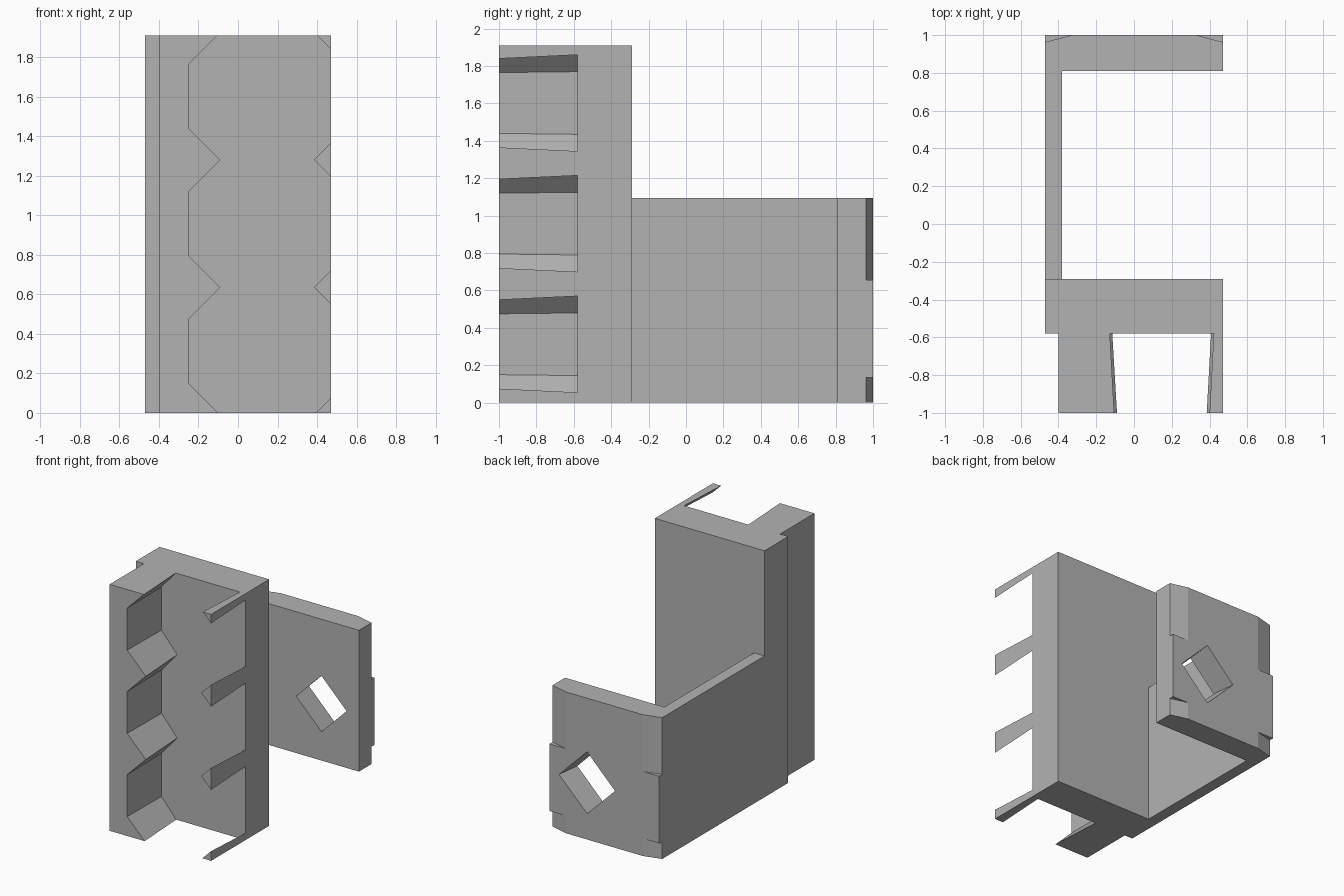
import bpy
import bmesh

cube = bpy.data.objects.get("Cube")
if cube:
    bpy.data.objects.remove(cube, do_unlink=True)

# Single plain grey
GREY = (0.45, 0.45, 0.45, 1.0)
grey = bpy.data.materials.new("plain grey")
grey.use_nodes = True
grey.diffuse_color = GREY
grey.node_tree.nodes["Principled BSDF"].inputs["Base Color"].default_value = GREY

HEIGHT, ARM_HEIGHT, HALF = 1.91, 1.095, 0.47
FRONT, STEP, BLOCK_BACK, PLATE_FRONT, BACK = -1.0, -0.58, -0.29, 0.81, 1.0
PITCH = 0.645
TEETH = [-0.01 + PITCH * i for i in range(4)]


def loft(name, start, end):
    """Solid joining two matching closed outlines."""
    bm = bmesh.new()
    a = [bm.verts.new(p) for p in start]
    b = [bm.verts.new(p) for p in end]
    bm.faces.new(a)
    bm.faces.new(b[::-1])
    for i in range(len(a)):
        j = (i + 1) % len(a)
        bm.faces.new((a[j], a[i], b[i], b[j]))
    bmesh.ops.recalc_face_normals(bm, faces=bm.faces)
    mesh = bpy.data.meshes.new(name)
    bm.to_mesh(mesh)
    bm.free()
    mesh.materials.append(grey)
    obj = bpy.data.objects.new(name, mesh)
    bpy.context.collection.objects.link(obj)
    return obj


def upright(name, outline, z0, z1):
    return loft(name, [(x, y, z0) for x, y in outline], [(x, y, z1) for x, y in outline])


def drafted(name, front, back, y0, y1):
    return loft(name, [(x, y0, z) for x, z in front], [(x, y1, z) for x, z in back])


def cut(target, cutter):
    mod = target.modifiers.new("cut", "BOOLEAN")
    mod.operation = "DIFFERENCE"
    mod.solver = "EXACT"
    mod.object = cutter
    bpy.context.view_layer.objects.active = target
    bpy.ops.object.modifier_apply(modifier=mod.name)
    bpy.data.objects.remove(cutter, do_unlink=True)


def tooth(z, base, tip, half):
    """Triangular tooth outline, trimmed at the floor and the top."""
    def at(level):
        return tip + (base - tip) * abs(level - z) / half
    if z < 0:
        return [(at(0), 0), (base, z + half)]
    if z > HEIGHT:
        return [(base, z - half), (at(HEIGHT), HEIGHT)]
    return [(base, z - half), (tip, z), (base, z + half)]


# Main block
upright("main_block", [(-HALF, STEP), (HALF, STEP), (HALF, BLOCK_BACK), (-HALF, BLOCK_BACK)],
        0, HEIGHT)


# Toothed front rail, narrowing slightly towards the block
def rail(tip, half):
    points = [(-0.40, HEIGHT), (-0.40, 0)]
    for z in TEETH:
        points += tooth(z, -0.25, tip, half)
    return points


drafted("toothed_rail", rail(-0.09, 0.16), rail(-0.115, 0.155), FRONT, STEP)

# Separate prongs along the opposite edge
for i, z in enumerate(TEETH):
    front = tooth(z, HALF, 0.385, 0.085)
    back = tooth(z, HALF, 0.408, 0.065)
    if len(front) == 2:
        corner = [(HALF, 0 if z < 0 else HEIGHT)]
        front, back = front + corner, back + corner
    drafted(f"prong_{i + 1}", front, back, FRONT, STEP)

# Side arm with returning back plate
bracket = upright("arm_and_back_plate", [
    (-HALF, BLOCK_BACK), (-0.38, BLOCK_BACK), (-0.38, PLATE_FRONT),
    (HALF, PLATE_FRONT), (HALF, BACK), (-HALF, BACK)], 0, ARM_HEIGHT)

# Flared diamond hole through the plate
def diamond(r):
    return [(0.148 + r, 0.44), (0.148, 0.44 + r), (0.148 - r, 0.44), (0.148, 0.44 - r)]


cut(bracket, drafted("hole_cutter", diamond(0.215), diamond(0.241), PLATE_FRONT - 0.01, BACK + 0.01))

# Shallow corner bevels above and below the middle tabs
for side in (-1, 1):
    wedge = [(side * x, y) for x, y in
             ((0.33, BACK), (HALF, 0.963), (0.5, 0.955), (0.5, 1.05), (0.33, 1.05))]
    for low, high in ((-0.1, 0.135), (0.655, 1.2)):
        cut(bracket, upright("bevel_cutter", wedge, low, high))
